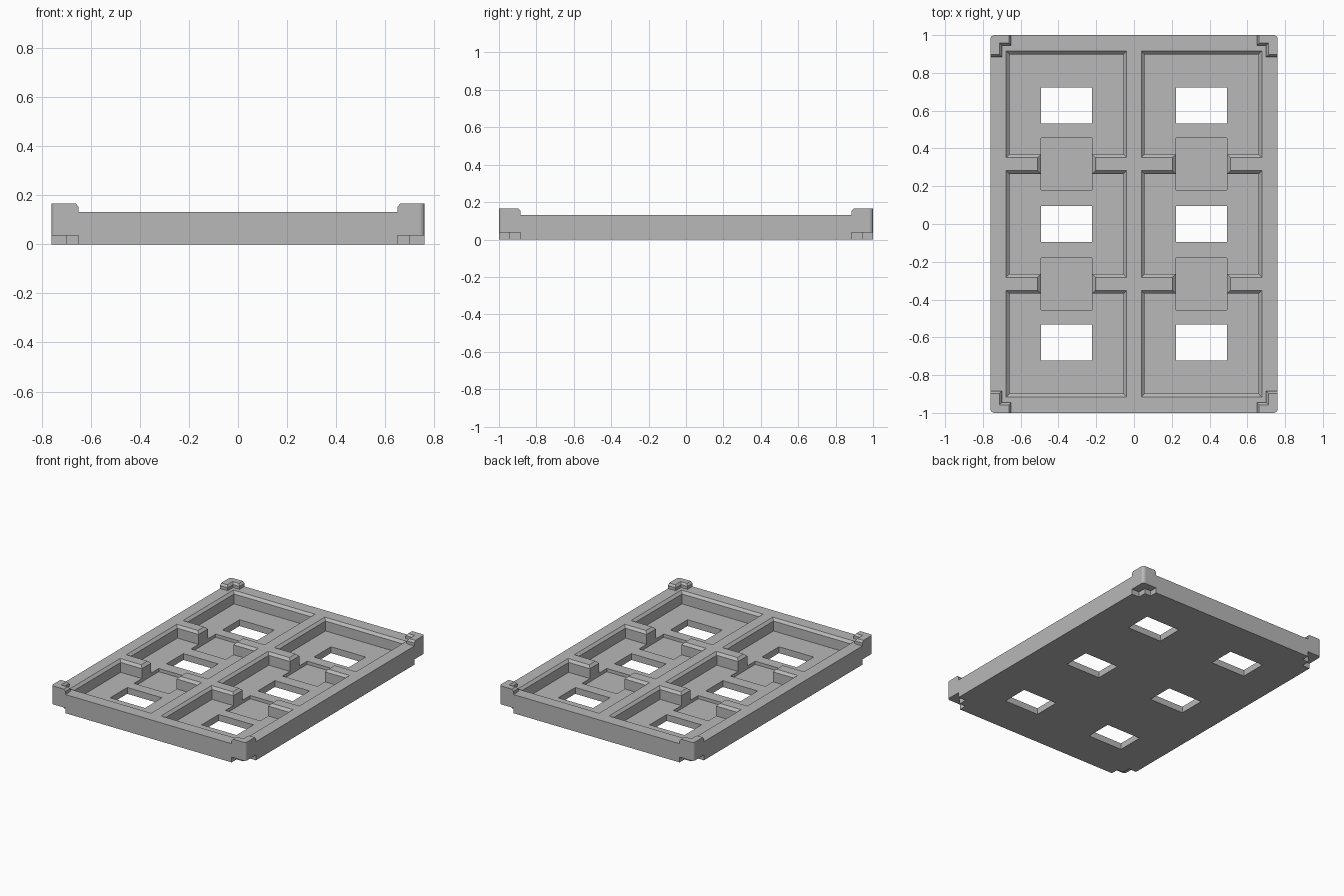
import bpy, bmesh, math

cube = bpy.data.objects.get("Cube")
if cube:
    bpy.data.objects.remove(cube, do_unlink=True)

W, H = 0.76, 1.0                      # half width, half length
BODY, TOP, NOTCH = 0.132, 0.167, 0.037
FLOOR, RECESS = 0.045, 0.022
CHAMFER, ROUND = 0.017, 0.02
COL, ROW = 0.3575, 0.63               # cell spacing

grey = bpy.data.materials.new("plain grey")
grey.use_nodes = True
grey.diffuse_color = (0.48, 0.48, 0.48, 1)
grey.node_tree.nodes["Principled BSDF"].inputs["Base Color"].default_value = grey.diffuse_color


def loft(bm, rings):
    """Closed solid from matching rings of (x, y, z) points."""
    loops = [[bm.verts.new(p) for p in ring] for ring in rings]
    n = len(loops[0])
    bm.faces.new(loops[0])
    bm.faces.new(loops[-1])
    for a, b in zip(loops, loops[1:]):
        for i in range(n):
            j = (i + 1) % n
            bm.faces.new((a[i], a[j], b[j], b[i]))


def finish(bm, name):
    bmesh.ops.recalc_face_normals(bm, faces=bm.faces)
    mesh = bpy.data.meshes.new(name)
    bm.to_mesh(mesh)
    bm.free()
    mesh.materials.append(grey)
    obj = bpy.data.objects.new(name, mesh)
    bpy.context.collection.objects.link(obj)
    return obj


def rect(cx, cy, hx, hy, z):
    return [(cx + sx * hx, cy + sy * hy, z)
            for sx, sy in ((-1, -1), (1, -1), (1, 1), (-1, 1))]


def arc(sx, sy):
    """Rounded outer corner, from the side wall round to the end wall."""
    pts = []
    for i in range(5):
        a = math.radians(22.5 * i)
        pts.append((sx * (W - ROUND + ROUND * math.cos(a)),
                    sy * (H - ROUND + ROUND * math.sin(a))))
    return pts


def stepped(sx, sy, z, inset=0.0, grow=0.0):
    """Stair-shaped corner outline; grow pushes it past the outer walls."""
    xa, xb, ya, yb = (v + inset for v in (0.65, 0.70, 0.945, 0.885))
    w, h = W + grow, H + grow
    inner = [(xa, h), (xa, ya), (xb, ya), (xb, yb), (w, yb)]
    pts = [(sx * x, sy * y) for x, y in inner]
    pts += [(sx * w, sy * h)] if grow else arc(sx, sy)
    return [(x, y, z) for x, y in pts]


def cut(target, bm):
    """Subtract the solids in bm from target."""
    cutter = finish(bm, "cutter")
    cutter.hide_render = True
    mod = target.modifiers.new("cut", 'BOOLEAN')
    mod.operation, mod.solver, mod.object = 'DIFFERENCE', 'EXACT', cutter
    bpy.context.view_layer.objects.active = target
    bpy.ops.object.modifier_apply(modifier=mod.name)
    bpy.data.objects.remove(cutter, do_unlink=True)


def flared(bm, cx, cy, hx, hy, bottom):
    """Straight-sided recess with a chamfered rim."""
    f = CHAMFER
    loft(bm, [rect(cx, cy, hx, hy, bottom), rect(cx, cy, hx, hy, BODY - f),
              rect(cx, cy, hx + f, hy + f, BODY), rect(cx, cy, hx + f, hy + f, TOP)])


corners = [(sx, sy) for sx in (-1, 1) for sy in (-1, 1)]

# Tray block with rounded corners
outline = arc(1, 1) + arc(-1, 1)[::-1] + arc(-1, -1) + arc(1, -1)[::-1]
bm = bmesh.new()
loft(bm, [[(x, y, z) for x, y in outline] for z in (0, BODY)])
tray = finish(bm, "tray")

# Six pockets
bm = bmesh.new()
for sx in (-1, 1):
    for row in (-1, 0, 1):
        flared(bm, sx * COL, row * ROW * 1.005, 0.302, 0.265, FLOOR)
cut(tray, bm)

# Recessed gaps through the cross ribs
bm = bmesh.new()
for sx, sy in corners:
    flared(bm, sx * COL, sy * 0.318, 0.136, 0.138, RECESS)
cut(tray, bm)

# Window through each pocket floor
bm = bmesh.new()
for sx in (-1, 1):
    for row in (-1, 0, 1):
        loft(bm, [rect(sx * COL, row * 0.627, 0.136, 0.095, z) for z in (-0.1, 0.1)])
cut(tray, bm)

# Stacking notches under the corners
bm = bmesh.new()
for sx, sy in corners:
    loft(bm, [stepped(sx, sy, z, grow=0.05) for z in (-0.1, NOTCH)])
cut(tray, bm)

# Stacking lugs on the corners
for sx, sy in corners:
    bm = bmesh.new()
    loft(bm, [stepped(sx, sy, BODY), stepped(sx, sy, TOP - 0.014),
              stepped(sx, sy, TOP, inset=0.012)])
    finish(bm, f"{'back' if sy > 0 else 'front'}_{'left' if sx > 0 else 'right'}_lug")
